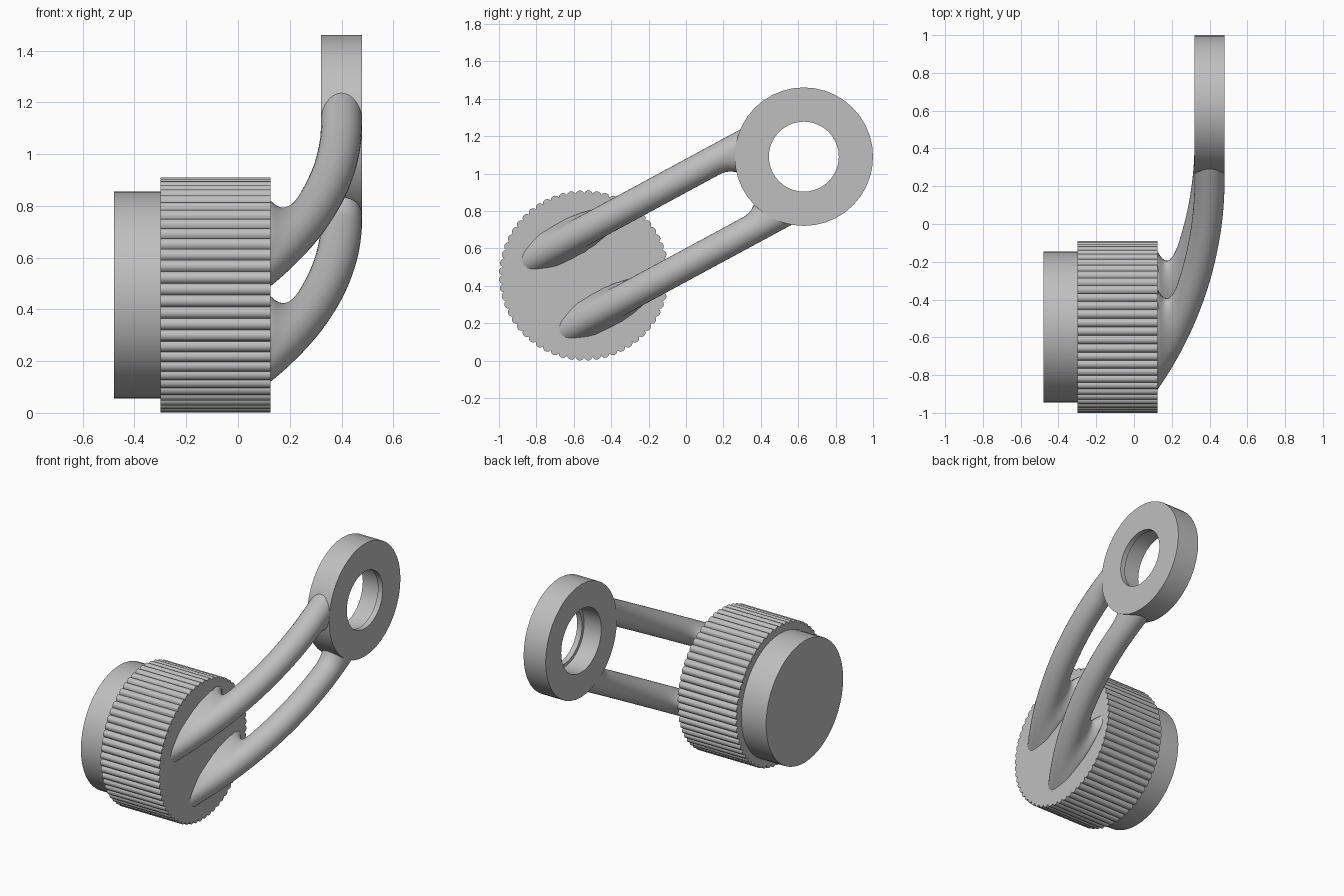
import bpy, bmesh
from math import sin, cos, pi, radians, hypot

cube = bpy.data.objects.get("Cube")
if cube:
    bpy.data.objects.remove(cube)

grey = bpy.data.materials.new("plain grey")
grey.use_nodes = True
grey.diffuse_color = (0.52, 0.52, 0.52, 1)
grey.node_tree.nodes["Principled BSDF"].inputs["Base Color"].default_value = (0.52, 0.52, 0.52, 1)

# Main layout in the side plane: (y, z)
KNOB = (-0.545, 0.455)
RING = (0.63, 1.09)
LENGTH = hypot(RING[0] - KNOB[0], RING[1] - KNOB[1])
DY, DZ = (RING[0] - KNOB[0]) / LENGTH, (RING[1] - KNOB[1]) / LENGTH
FACE = 0.125      # x of the knob face that carries the arms


def finish(name, bm, angle):
    bmesh.ops.recalc_face_normals(bm, faces=bm.faces)
    mesh = bpy.data.meshes.new(name)
    bm.to_mesh(mesh)
    bm.free()
    mesh.materials.append(grey)
    obj = bpy.data.objects.new(name, mesh)
    bpy.context.collection.objects.link(obj)
    bpy.ops.object.select_all(action='DESELECT')
    obj.select_set(True)
    bpy.context.view_layer.objects.active = obj
    bpy.ops.object.shade_smooth_by_angle(angle=radians(angle))
    return obj


def skin(bm, loops, closed):
    """Bridge equal loops of vertices; cap the ends, or join last to first."""
    count = len(loops[0])
    pairs = list(zip(loops, loops[1:]))
    if closed:
        pairs.append((loops[-1], loops[0]))
    else:
        bm.faces.new(loops[0])
        bm.faces.new(loops[-1])
    for a, b in pairs:
        for i in range(count):
            j = (i + 1) % count
            bm.faces.new((a[i], a[j], b[j], b[i]))


def turned(name, centre, profile, segments, closed=False, groove=None, angle=30):
    """Turn an (x, radius) profile about an axis along x."""
    bm = bmesh.new()
    loops = []
    for x, radius in profile:
        loop = []
        for i in range(segments):
            t = 2 * pi * i / segments
            r = radius - (groove(i) if groove else 0)
            loop.append(bm.verts.new((x, centre[0] + r * cos(t), centre[1] + r * sin(t))))
        loops.append(loop)
    skin(bm, loops, closed)
    return finish(name, bm, angle)


# Grip with rounded ribs, and the plain boss behind it
TEETH, STEPS = 60, 8
turned("ribbed_grip", KNOB, [(-0.3, 0.455), (FACE, 0.455)], TEETH * STEPS,
       groove=lambda i: 0.017 * (1 - sin(pi * (i % STEPS) / STEPS) ** 0.6), angle=50)
turned("boss", KNOB, [(-0.48, 0.4), (-0.25, 0.4)], 48)

# Eye ring with a wider bore behind a thin lip
turned("eye_ring", RING, [(0.32, 0.37), (0.48, 0.37), (0.48, 0.187),
                          (0.445, 0.187), (0.445, 0.208), (0.32, 0.208)], 40, closed=True)


def arm(name, side):
    """Round bar that bends from the grip face into the ring, flared at both roots."""
    bm = bmesh.new()
    bend, bar, offset, around = 2.33, 0.0795, 0.21, 32
    stations = [(0.57 * (1 - i / 60), 0) for i in range(61)]
    stations += [(0, 0.03 * i) for i in range(1, 5)]
    loops = []
    for a, extra in stations:
        loop = []
        for k in range(around):
            t = 2 * pi * k / around
            reach = bend + bar * cos(t)
            s = 1 - reach * sin(a) + extra
            x = 0.4 - bend + reach * cos(a)
            n = offset + bar * sin(t)
            # flare into the grip face, longest under the bar
            h = max(0, x - FACE)
            q = max(0, 1 - h / 0.11) ** 2
            s += 0.28 * q * max(0, -cos(t) * cos(a))
            if cos(t) < 0.5:
                n += 0.035 * q * sin(t) * min(1, 0.5 - cos(t))
            # flare into the ring on the inner side
            if s > 0.9 and sin(t) < 0:
                n += 0.05 * sin(t) * min(1, (s - 0.9) / 0.1) ** 2
            n *= side
            loop.append(bm.verts.new((max(x, FACE - 0.015),
                                      KNOB[0] + DY * s - DZ * n,
                                      KNOB[1] + DZ * s + DY * n)))
        loops.append(loop)
    skin(bm, loops, False)
    return finish(name, bm, 40)


arm("upper_arm", 1)
arm("lower_arm", -1)
